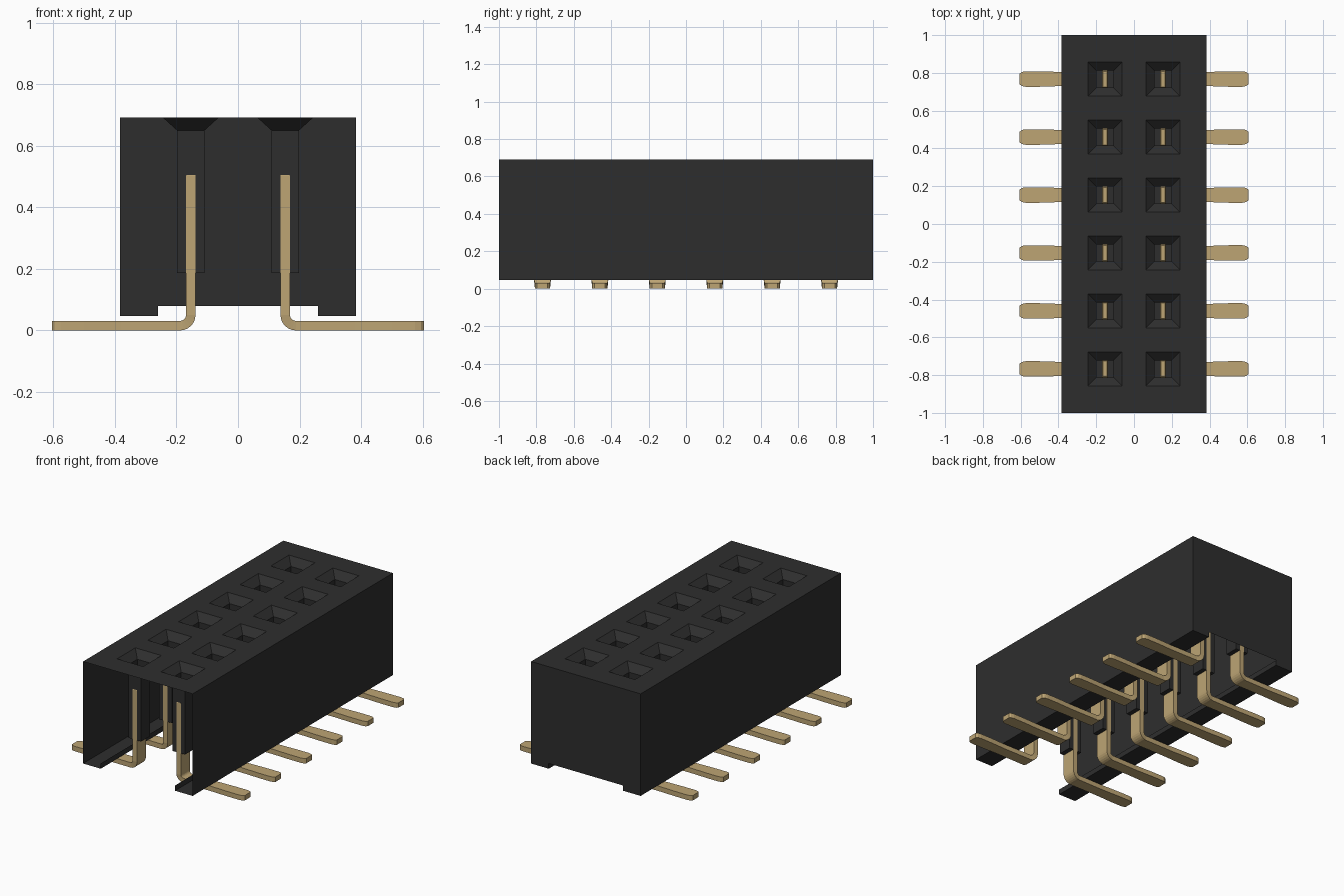
import bpy, bmesh
from math import sin, cos, pi

cube = bpy.data.objects.get("Cube")
if cube:
    bpy.data.objects.remove(cube, do_unlink=True)


def material(name, color, roughness):
    m = bpy.data.materials.new(name)
    m.use_nodes = True
    m.diffuse_color = color
    bsdf = m.node_tree.nodes["Principled BSDF"]
    bsdf.inputs["Base Color"].default_value = color
    bsdf.inputs["Roughness"].default_value = roughness
    return m


black = material("black plastic", (0.027, 0.027, 0.027, 1), 0.6)
gold = material("gold metal", (0.51, 0.375, 0.175, 1), 0.5)


def face(bm, points):
    bm.faces.new([bm.verts.new(p) for p in points])


def to_mesh(bm, name, mat):
    bmesh.ops.remove_doubles(bm, verts=bm.verts[:], dist=0.0001)
    mesh = bpy.data.meshes.new(name)
    bm.to_mesh(mesh)
    bm.free()
    mesh.materials.append(mat)
    return mesh


def add_object(name, mesh):
    ob = bpy.data.objects.new(name, mesh)
    bpy.context.collection.objects.link(ob)
    return ob


# Layout
W, L, TOP, FOOT, RECESS = 0.383, 1.0, 0.692, 0.047, 0.08
PITCH = 0.307
rows = [-PITCH / 2, PITCH / 2]
columns = [(i - 2.5) * PITCH for i in range(6)]
MOUTH, WELL = 0.091, 0.0445

# Housing: open-fronted shell with two feet and an open recess underneath
bm = bmesh.new()
notch = 0.26
outline = [(-W, FOOT), (-notch, FOOT), (-notch, RECESS), (notch, RECESS),
           (notch, FOOT), (W, FOOT), (W, TOP), (-W, TOP)]
for i, (p, q) in enumerate(zip(outline, outline[1:] + outline[:1])):
    if i in (2, 6):      # recess floor is open, top is built with its sockets
        continue
    face(bm, [(p[0], -L, p[1]), (p[0], L, p[1]), (q[0], L, q[1]), (q[0], -L, q[1])])
face(bm, [(x, L, z) for x, z in reversed(outline)])

# Top plate as a grid that leaves out the socket mouths
xs = [-W] + [c + s * MOUTH for c in rows for s in (-1, 1)] + [W]
ys = [-L] + [c + s * MOUTH for c in columns for s in (-1, 1)] + [L]
for i in range(len(xs) - 1):
    for j in range(len(ys) - 1):
        if i % 2 and j % 2:
            continue
        face(bm, [(xs[i], ys[j], TOP), (xs[i + 1], ys[j], TOP),
                  (xs[i + 1], ys[j + 1], TOP), (xs[i], ys[j + 1], TOP)])


# Funnel mouths and square wells
def square(cx, cy, h, z):
    return [(cx + a * h, cy + b * h, z) for a, b in ((-1, -1), (1, -1), (1, 1), (-1, 1))]


for cx in rows:
    for cy in columns:
        rings = [square(cx, cy, MOUTH, TOP), square(cx, cy, WELL, 0.65),
                 square(cx, cy, WELL, 0.187)]
        for a, b in zip(rings, rings[1:]):
            for k in range(4):
                n = (k + 1) % 4
                face(bm, [a[k], a[n], b[n], b[k]])
        face(bm, rings[-1])
add_object("housing", to_mesh(bm, "housing", black))

# Contact pin: flat strip swept down the shank, round the bend and along the leg
THICK, RADIUS = 0.0155, 0.035
px = PITCH / 2
# each section: centre x, centre z, turn angle, half thickness, half width
sections = [(px, 0.51, 0, 0.011, 0.041), (px, 0.503, 0, THICK, 0.0455)]
for k in range(7):
    t = k / 6 * pi / 2
    sections.append((px + RADIUS * (1 - cos(t)), 0.0505 - RADIUS * sin(t), t,
                     THICK, 0.0455 - 0.007 * k / 6))
for x, w in ((0.38, 0.037), (0.5, 0.041), (0.575, 0.041), (0.595, 0.037), (0.605, 0.028)):
    sections.append((x, THICK, pi / 2, THICK, w))

bm = bmesh.new()
loops = []
for x, z, t, h, w in sections:
    loops.append([bm.verts.new((x + a * h * cos(t), b * w, z + a * h * sin(t)))
                  for a, b in ((-1, -1), (1, -1), (1, 1), (-1, 1))])
for a, b in zip(loops, loops[1:]):
    for k in range(4):
        n = (k + 1) % 4
        bm.faces.new([a[k], a[n], b[n], b[k]])
bm.faces.new(loops[0])
bm.faces.new(loops[-1])
bmesh.ops.recalc_face_normals(bm, faces=bm.faces[:])
pin_mesh = to_mesh(bm, "contact_pin", gold)

for side, turn in (("left", 0), ("right", pi)):
    for i, cy in enumerate(columns):
        pin = add_object(f"{side}_contact_pin_{i + 1}", pin_mesh)
        pin.location.y = cy
        pin.rotation_euler.z = turn
